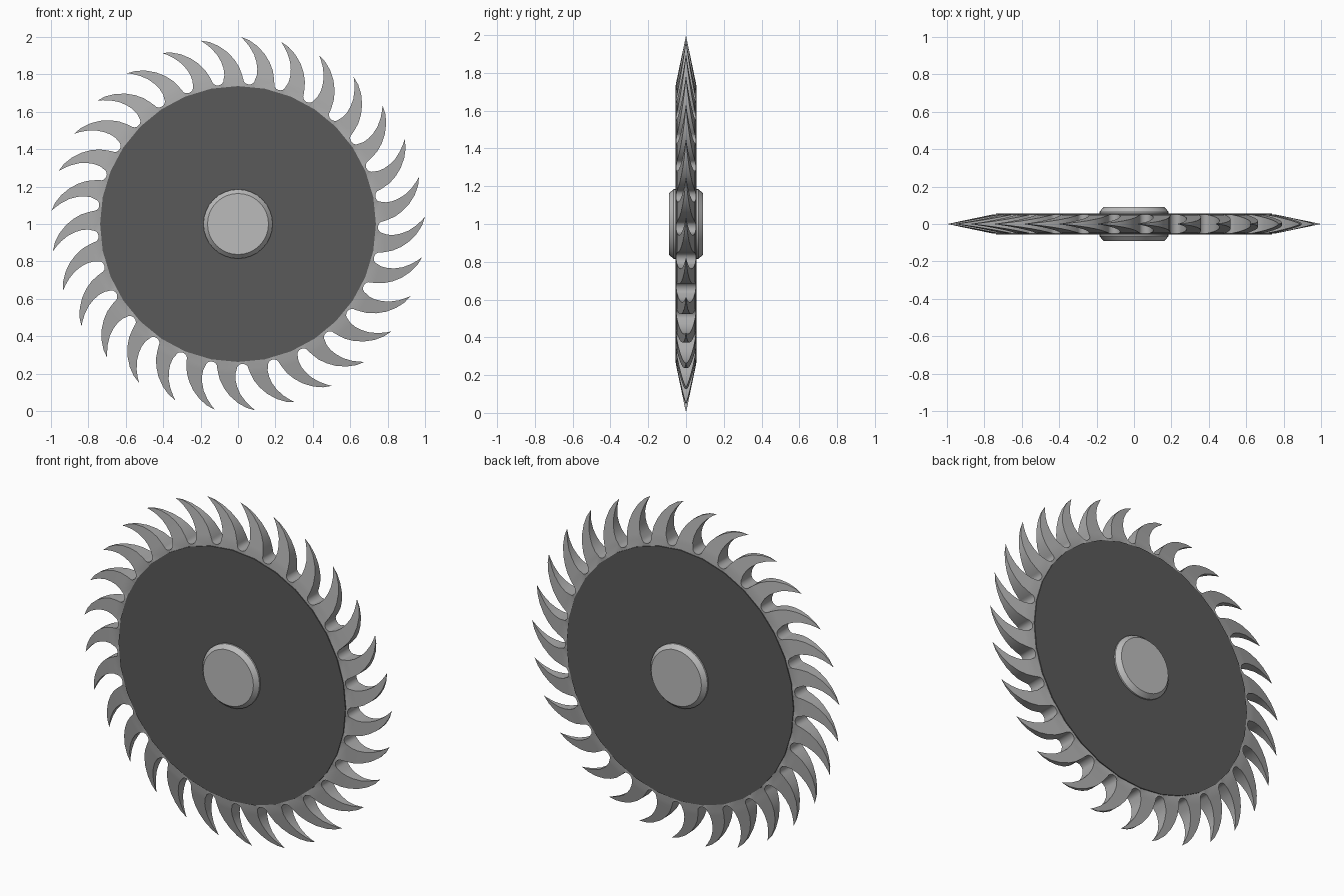
import bpy, bmesh, math

if "Cube" in bpy.data.objects:
    bpy.data.objects.remove(bpy.data.objects["Cube"])

TEETH = 29
STEP = 360 / TEETH
FIRST_TIP = 89.1
CENTRE_Z = 1.0


def material(name, g):
    m = bpy.data.materials.new(name)
    m.diffuse_color = (g, g, g, 1)
    m.use_nodes = True
    m.node_tree.nodes["Principled BSDF"].inputs["Base Color"].default_value = m.diffuse_color
    return m


def finish(bm, name, mat=None, angle=30):
    bmesh.ops.recalc_face_normals(bm, faces=bm.faces[:])
    me = bpy.data.meshes.new(name)
    bm.to_mesh(me)
    bm.free()
    ob = bpy.data.objects.new(name, me)
    bpy.context.collection.objects.link(ob)
    ob.location.z = CENTRE_Z
    if mat:
        me.materials.append(mat)
    bpy.ops.object.select_all(action='DESELECT')
    ob.select_set(True)
    bpy.context.view_layer.objects.active = ob
    bpy.ops.object.shade_smooth_by_angle(angle=math.radians(angle))
    return ob


def polar(r, deg, y=0):
    a = math.radians(deg)
    return (r * math.cos(a), y, r * math.sin(a))


def turned(name, profile, sides, mat=None, angle=30):
    """Solid turned around the y axis; profile is (radius, y) from front to back."""
    bm = bmesh.new()
    rings = [[bm.verts.new(polar(r, 360 * i / sides, y)) for i in range(sides)]
             for r, y in profile]
    for a, b in zip(rings, rings[1:]):
        for i in range(sides):
            j = (i + 1) % sides
            bm.faces.new((a[i], a[j], b[j], b[i]))
    bm.faces.new(rings[0])
    bm.faces.new(rings[-1])
    return finish(bm, name, mat, angle)


def half_thickness(r):
    return 0.052 * min(1, max(0, (1 - r) / 0.25))


# one hooked tooth: rows of (radius, degrees behind the tip), root to tip
LEAD = [(.775, -5.8), (.80, -6.3), (.835, -6.2), (.87, -5.6), (.91, -4.5), (.95, -2.8), (.98, -1.2), (1, 0)]
TRAIL = [(.775, -13.6), (.80, -13.0), (.84, -11.9), (.88, -10.2), (.92, -8.0), (.957, -5.3), (.984, -2.6), (1, 0)]
INNER = .72


def sector_cells():
    cells = []
    for i in range(len(LEAD) - 1):
        quad = [LEAD[i], LEAD[i + 1], TRAIL[i + 1], TRAIL[i]]
        cells.append(quad[:3 if i == len(LEAD) - 2 else 4] if i < len(LEAD) - 2
                     else [LEAD[i], LEAD[i + 1], TRAIL[i]])
    # root of the tooth down to the rim
    cells.append([LEAD[0], TRAIL[0], (INNER, TRAIL[0][1]), (INNER, LEAD[0][1])])
    # rounded gullet between this tooth and the next
    start, end = TRAIL[0][1] + STEP, LEAD[0][1]
    mid, half = (start + end) / 2, (start - end) / 2
    n = 8
    arc = [(.775 - .027 * math.sin(math.pi * k / n), mid + half * math.cos(math.pi * k / n))
           for k in range(n + 1)]
    for p, q in zip(arc, arc[1:]):
        cells.append([p, q, (INNER, q[1]), (INNER, p[1])])
    return cells


# toothed ring: flat outline, given thickness that tapers to the tips
bm = bmesh.new()
for t in range(TEETH):
    for cell in sector_cells():
        bm.faces.new([bm.verts.new(polar(r, FIRST_TIP + t * STEP + a)) for r, a in cell])
bmesh.ops.remove_doubles(bm, verts=bm.verts[:], dist=1e-4)
bmesh.ops.recalc_face_normals(bm, faces=bm.faces[:])
front = bm.verts[:]
out = bmesh.ops.extrude_face_region(bm, geom=bm.faces[:], use_keep_orig=True)
back = [g for g in out['geom'] if isinstance(g, bmesh.types.BMVert)]
for verts, side in ((front, -1), (back, 1)):
    for v in verts:
        v.co.y = side * half_thickness(math.hypot(v.co.x, v.co.z))
bmesh.ops.remove_doubles(bm, verts=bm.verts[:], dist=1e-4)
finish(bm, "toothed_ring", material("steel", 0.4), 35)

# dark plate
turned("blade_disc", [(.737, -.056), (.737, .056)], 32, material("dark_steel", 0.1))

# hub with chamfered rims on both faces
turned("hub", [(.163, -.09), (.185, -.065), (.185, .065), (.163, .09)], 32,
       material("hub_steel", 0.5))
